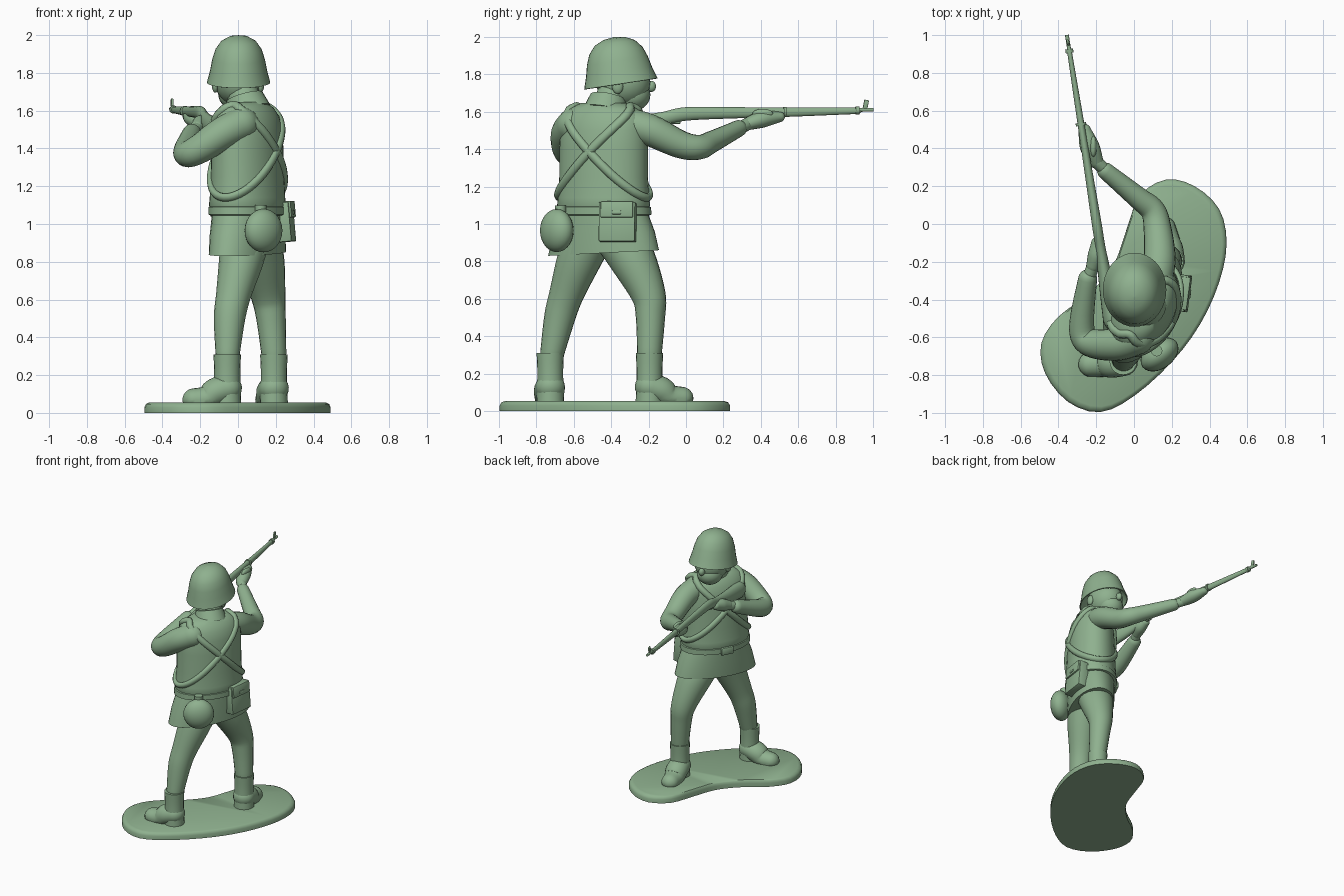
import bpy, bmesh, math
from mathutils import Vector, Matrix

if "Cube" in bpy.data.objects:
    bpy.data.objects.remove(bpy.data.objects["Cube"])

green = bpy.data.materials.new("army green plastic")
green.diffuse_color = (0.275, 0.44, 0.275, 1)
green.use_nodes = True
green.node_tree.nodes["Principled BSDF"].inputs["Base Color"].default_value = green.diffuse_color
LAT = Vector((0.45, 0.89, 0)).normalized()     # across the hips and shoulders
FWD = Vector((-0.89, 0.45, 0)).normalized()    # chest direction
UP = Vector((0, 0, 1))


def finish(name, bm, angle=40):
    bmesh.ops.recalc_face_normals(bm, faces=bm.faces)
    me = bpy.data.meshes.new(name)
    bm.to_mesh(me)
    bm.free()
    me.materials.append(green)
    ob = bpy.data.objects.new(name, me)
    bpy.context.collection.objects.link(ob)
    bpy.ops.object.select_all(action='DESELECT')
    ob.select_set(True)
    bpy.context.view_layer.objects.active = ob
    bpy.ops.object.shade_smooth_by_angle(angle=math.radians(angle))
    return ob


def skin(name, rings, closed=False, angle=40):
    bm = bmesh.new()
    vs = [[bm.verts.new(p) for p in r] for r in rings]
    n = len(vs[0])
    for i in range(len(vs) if closed else len(vs) - 1):
        a, b = vs[i], vs[(i + 1) % len(vs)]
        for k in range(n):
            bm.faces.new((a[k], a[(k + 1) % n], b[(k + 1) % n], b[k]))
    if not closed:
        bm.faces.new(vs[0])
        bm.faces.new(vs[-1])
    return finish(name, bm, angle)


def ring(c, u, v, n=24):
    return [c + u * math.cos(2 * math.pi * k / n) + v * math.sin(2 * math.pi * k / n) for k in range(n)]


def spline(pts, steps=5, closed=False):
    # smooth interpolation of positions and radii together
    p = [Vector(q) for q in pts]
    n = len(p)
    get = (lambda i: p[i % n]) if closed else (lambda i: p[max(0, min(n - 1, i))])
    out = []
    for i in range(n if closed else n - 1):
        a, b, c, d = get(i - 1), get(i), get(i + 1), get(i + 2)
        for s in range(steps):
            t = s / steps
            out.append(0.5 * (2 * b + (c - a) * t + (2 * a - 5 * b + 4 * c - d) * t * t
                              + (3 * b - a - 3 * c + d) * t ** 3))
    return out if closed else out + [p[-1]]


def tube(name, pts, wide=1.0, round_ends=True, steps=5, floor=None, n=20):
    # limb along (x, y, z, radius) points; wide stretches it sideways
    q = spline(pts, steps)
    pos, rad = [v.to_3d() for v in q], [v[3] for v in q]
    span = pos[-1] - pos[0]
    ref = Vector((0, 1, 0)) if abs(span.z) > 0.75 * span.length else UP
    rings = []
    for i, c in enumerate(pos):
        t = (pos[min(i + 1, len(pos) - 1)] - pos[max(i - 1, 0)]).normalized()
        u = t.cross(ref).normalized()
        v = u.cross(t)
        r = rad[i]
        caps = [(0, 1)]
        if round_ends and i == 0:
            caps = [(-math.cos(k), math.sin(k)) for k in (0.15, 0.5, 0.9, 1.25)] + caps
        if round_ends and i == len(pos) - 1:
            caps = caps + [(math.cos(k), math.sin(k)) for k in (1.25, 0.9, 0.5, 0.15)]
        for along, s in caps:
            rings.append(ring(c + t * along * r, u * r * s * wide, v * r * s, n))
    if floor is not None:
        for rg in rings:
            for p in rg:
                p.z = max(p.z, floor)
    return skin(name, rings)


def ball(name, loc, size, rot=None):
    bm = bmesh.new()
    bmesh.ops.create_uvsphere(bm, u_segments=24, v_segments=14, radius=1)
    m = Matrix.Translation(loc) @ (rot or Matrix()) @ Matrix.Diagonal((*size, 1))
    bmesh.ops.transform(bm, matrix=m, verts=bm.verts)
    return finish(name, bm)


def box(name, loc, size, rot=None, bevel=0.01):
    bm = bmesh.new()
    bmesh.ops.create_cube(bm, size=1)
    bmesh.ops.scale(bm, vec=size, verts=bm.verts)
    bmesh.ops.bevel(bm, geom=bm.edges[:], offset=bevel, segments=2, affect='EDGES', profile=0.5)
    bmesh.ops.transform(bm, matrix=Matrix.Translation(loc) @ (rot or Matrix()), verts=bm.verts)
    return finish(name, bm)


# Kidney-shaped base
outline = [(0.17, 0.235), (0.32, 0.2), (0.45, 0.08), (0.49, -0.1), (0.45, -0.31), (0.35, -0.53),
           (0.2, -0.73), (0.0, -0.91), (-0.18, -0.995), (-0.35, -0.94), (-0.47, -0.79), (-0.49, -0.63),
           (-0.4, -0.49), (-0.24, -0.37), (-0.11, -0.22), (-0.04, -0.03), (0.03, 0.15)]
edge = spline([(x, y, 0) for x, y in outline], 3, True)
mid = Vector((0.0, -0.4, 0))
skin("base", [[mid + (p - mid) * s + UP * z for p in edge]
              for s, z in ((1, 0), (1, 0.03), (0.985, 0.047), (0.95, 0.055))], angle=50)

# Trousers
tube("rear_leg", [(0.04, -0.52, 0.93, 0.13), (0.015, -0.575, 0.8, 0.117), (-0.025, -0.64, 0.62, 0.092),
                  (-0.045, -0.675, 0.5, 0.083), (-0.055, -0.715, 0.31, 0.064)])
tube("lead_leg", [(0.09, -0.36, 0.93, 0.13), (0.125, -0.28, 0.8, 0.122), (0.16, -0.2, 0.62, 0.092),
                  (0.175, -0.19, 0.5, 0.078), (0.19, -0.195, 0.31, 0.066)])


# Boots: shaft plus shoe flattened on the ground
def boot(name, x, y, toe):
    d = Vector(toe).normalized()
    tube(name + "_shaft", [(x, y, 0.31, 0.073), (x, y, 0.2, 0.069), (x, y, 0.05, 0.074)],
         round_ends=False)
    pts = []
    for s, z, r in ((-0.005, 0.13, 0.073), (0.06, 0.11, 0.076), (0.11, 0.075, 0.068), (0.178, 0.07, 0.06)):
        pts.append((x + d.x * s, y + d.y * s, z, r))
    tube(name + "_shoe", pts, wide=1.08, floor=0.045)


boot("rear_boot", -0.057, -0.725, (-1, -0.1))
boot("lead_boot", 0.19, -0.195, (-0.2, 1))

# Jacket: skirt, chest and shoulders from elliptical sections
chest = [(1.06, 0.243, 0.17), (1.1, 0.262, 0.186), (1.14, 0.258, 0.182), (1.25, 0.25, 0.177),
         (1.4, 0.25, 0.172), (1.5, 0.247, 0.165), (1.57, 0.232, 0.148), (1.615, 0.195, 0.12),
         (1.645, 0.13, 0.09)]
axis = Vector((0.05, -0.44, 0))


def sections(rows, tilt=0):
    rings = []
    for z, a, b in rows:
        rg = ring(axis + UP * z, LAT * a, FWD * b, 40)
        for p in rg:
            p.z += tilt * (p.y - axis.y) * (1.1 - z)
        rings.append(rg)
    return rings


skin("jacket_chest", sections(chest))
skin("jacket_skirt", sections([(0.845, 0.322, 0.162), (0.95, 0.295, 0.167), (1.06, 0.25, 0.168)], 0.2))
skin("belt", sections([(1.045, 0.255, 0.175), (1.05, 0.27, 0.188), (1.09, 0.268, 0.188),
                       (1.095, 0.255, 0.178)]))
turn = Matrix((LAT, FWD, UP)).transposed().to_4x4()
box("belt_buckle", axis + FWD * 0.188 + UP * 1.068, (0.1, 0.025, 0.06), turn)


# Two crossed shoulder straps wrapping the chest
def chest_size(z):
    for (z0, a0, b0), (z1, a1, b1) in zip(chest, chest[1:]):
        if z <= z1:
            t = (z - z0) / (z1 - z0)
            return a0 + (a1 - a0) * t, b0 + (b1 - b0) * t
    return chest[-1][1:]


def strap(name, side):
    path = []
    for k in range(48):
        t = 2 * math.pi * k / 48
        z = 1.385 + 0.245 * math.cos(t)
        a, b = chest_size(z)
        path.append(axis + LAT * side * a * math.cos(t) + FWD * b * math.sin(t) + UP * z)
    rings = []
    for k, c in enumerate(path):
        t = (path[(k + 1) % 48] - path[k - 1]).normalized()
        out = c - axis - UP * 1.385
        out = (out - t * out.dot(t)).normalized()
        rings.append(ring(c, out * 0.02, t.cross(out) * 0.024, 10))
    skin(name, rings, closed=True, angle=60)


strap("strap_over_lead_shoulder", 1)
strap("strap_over_rear_shoulder", -1)

# Neck, collar and head
tube("neck", [(0.05, -0.43, 1.58, 0.09), (0.03, -0.4, 1.67, 0.085), (0.01, -0.36, 1.75, 0.085)])
tube("collar", [(0.055, -0.43, 1.6, 0.12), (0.035, -0.415, 1.675, 0.098)], round_ends=False)
ball("head", (0.0, -0.335, 1.755), (0.122, 0.145, 0.13))
ball("jaw", (-0.01, -0.29, 1.69), (0.095, 0.1, 0.088))
ball("nose", (-0.01, -0.185, 1.735), (0.022, 0.025, 0.03))
for s, label in ((-1, "near"), (1, "far")):
    ball("ear_" + label, (s * 0.12, -0.365, 1.735), (0.018, 0.03, 0.04))

# Helmet: turned shell tilted back
shell = [(0.02, 0.238), (0.3, 0.23), (0.55, 0.206), (0.73, 0.163), (0.83, 0.11), (0.9, 0.05),
         (1.0, -0.014), (0.96, -0.016), (0.86, 0.03), (0.6, 0.08)]
tilt = Matrix.Translation((0.003, -0.35, 1.763)) @ Matrix.Rotation(0.15, 4, 'X')
skin("helmet", [[tilt @ p for p in ring(UP * z, Vector((0.168 * r, 0, 0)), Vector((0, 0.198 * r, 0)), 36)]
                for r, z in shell])

# Arms: supporting arm reaches along the rifle, trigger arm bends outward
tube("support_arm", [(0.11, -0.33, 1.54, 0.085), (0.135, -0.19, 1.5, 0.085), (0.125, -0.03, 1.425, 0.074),
                     (0.1, 0.07, 1.41, 0.066), (0.02, 0.14, 1.44, 0.058), (-0.15, 0.28, 1.51, 0.045)])
tube("support_wrist", [(-0.13, 0.265, 1.5, 0.033), (-0.2, 0.33, 1.535, 0.034)])
tube("support_hand", [(-0.2, 0.33, 1.535, 0.034), (-0.235, 0.41, 1.56, 0.045), (-0.262, 0.5, 1.572, 0.028)],
     wide=1.15)
ball("support_thumb", (-0.215, 0.41, 1.59), (0.018, 0.055, 0.025))
tube("trigger_arm", [(0.02, -0.6, 1.53, 0.09), (-0.08, -0.635, 1.48, 0.087), (-0.2, -0.635, 1.4, 0.078),
                     (-0.265, -0.6, 1.37, 0.07), (-0.275, -0.5, 1.395, 0.064), (-0.245, -0.29, 1.48, 0.05)])
tube("trigger_wrist", [(-0.25, -0.31, 1.475, 0.034), (-0.215, -0.22, 1.51, 0.034)])
tube("trigger_hand", [(-0.215, -0.22, 1.51, 0.038), (-0.197, -0.16, 1.53, 0.046), (-0.195, -0.1, 1.545, 0.032)])


# Rifle: stock, barrel, band and front sight
def aim(y, z, r):
    return (-0.355 + (1.0 - y) * 0.158, y, z, r)


tube("rifle_stock", [aim(-0.5, 1.5, 0.065), aim(-0.3, 1.525, 0.052), aim(-0.13, 1.56, 0.037),
                     aim(0.0, 1.588, 0.036), aim(0.25, 1.594, 0.03), aim(0.53, 1.597, 0.025),
                     aim(0.92, 1.605, 0.017)], wide=0.72)
tube("rifle_barrel", [aim(0.5, 1.608, 0.012), aim(1.0, 1.61, 0.01)], round_ends=False, n=12)
tube("barrel_band", [aim(0.905, 1.606, 0.021), aim(0.925, 1.606, 0.021)], round_ends=False, n=14)
tube("middle_band", [aim(0.52, 1.598, 0.028), aim(0.535, 1.598, 0.028)], round_ends=False, n=14)
yaw = Matrix.Rotation(0.157, 4, 'Z')
box("front_sight", (-0.349, 0.96, 1.637), (0.012, 0.025, 0.052), yaw @ Matrix.Rotation(-0.2, 4, 'X'), 0.003)
box("trigger_guard", (-0.185, -0.07, 1.545), (0.014, 0.08, 0.02), yaw, 0.004)

# Satchel with flap and clasp on the hip
hang = Matrix.Translation((0.25, -0.365, 1.01)) @ Matrix.Rotation(-0.13, 4, 'Z') @ Matrix.Rotation(-0.09, 4, 'Y')
box("satchel", (0, 0, 0), (0.075, 0.195, 0.21), hang, 0.014).data.update()
for name, loc, size in (("satchel", (0, 0, 0), (0.075, 0.195, 0.21)),
                        ("satchel_flap", (0.008, 0, 0.065), (0.082, 0.175, 0.088)),
                        ("satchel_clasp", (0.048, 0, 0.048), (0.014, 0.05, 0.022))):
    ob = bpy.data.objects.get(name)
    if ob:
        bpy.data.objects.remove(ob)
    box(name, (0, 0, 0), size, hang @ Matrix.Translation(loc), 0.006)

# Canteen with cap
face = Matrix.Rotation(math.atan2(-0.8, 0.6), 4, 'Z')
ball("canteen", (0.135, -0.69, 0.965), (0.075, 0.112, 0.115), face)
tube("canteen_cap", [(0.12, -0.67, 1.06, 0.03), (0.12, -0.67, 1.1, 0.03)], round_ends=False)
